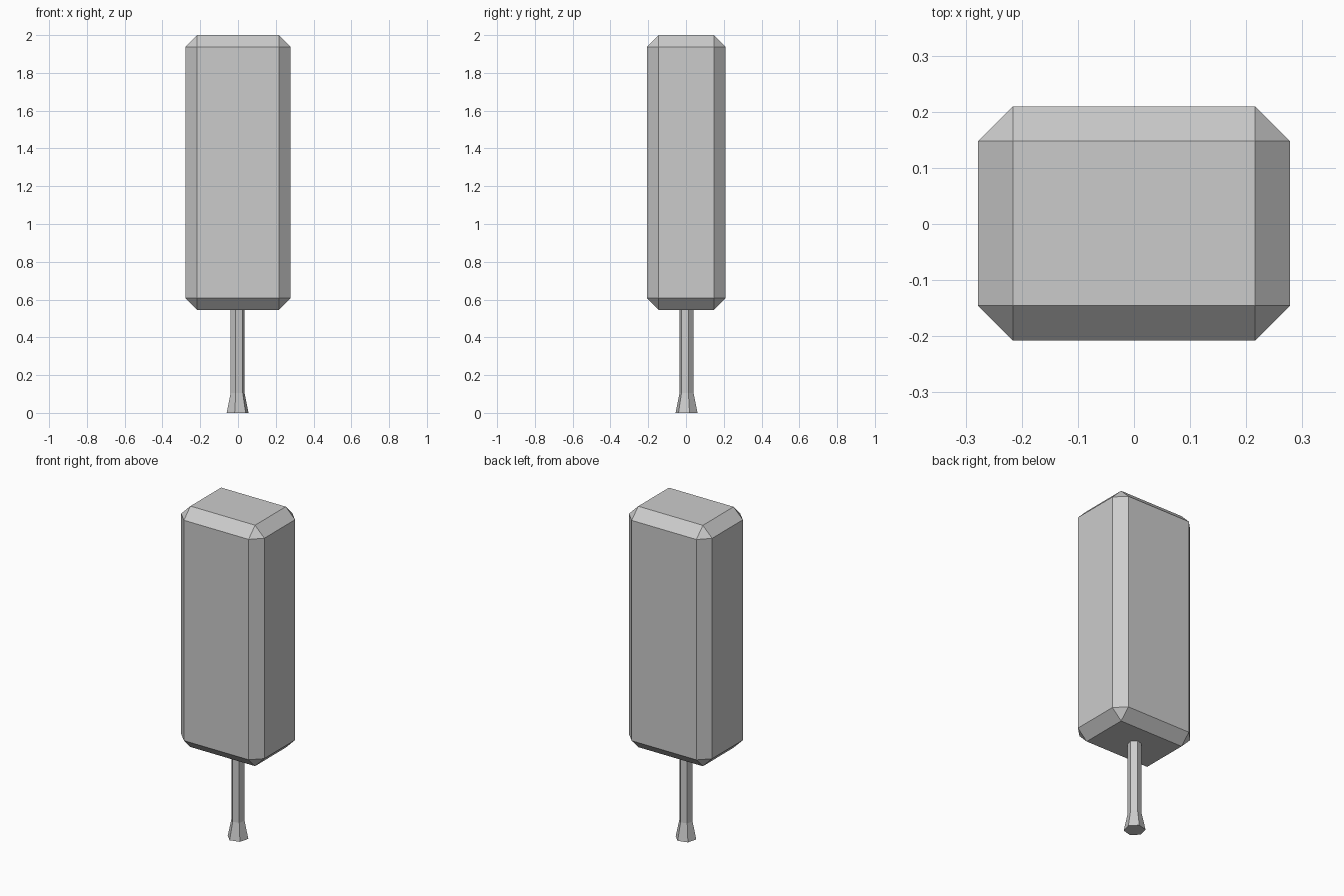
import bpy, bmesh
from math import radians, cos, sin

if "Cube" in bpy.data.objects:
    bpy.data.objects.remove(bpy.data.objects["Cube"])


def finish(name, bm):
    bmesh.ops.recalc_face_normals(bm, faces=bm.faces)
    mesh = bpy.data.meshes.new(name)
    bm.to_mesh(mesh)
    bm.free()
    obj = bpy.data.objects.new(name, mesh)
    bpy.context.collection.objects.link(obj)
    return obj


# Chamfered block
bm = bmesh.new()
bmesh.ops.create_cube(bm, size=1)
bmesh.ops.scale(bm, vec=(0.556, 0.417, 1.455), verts=bm.verts)
bmesh.ops.translate(bm, vec=(0, 0.001, 1.2725), verts=bm.verts)
bmesh.ops.bevel(bm, geom=bm.edges[:], offset=0.062, offset_type='OFFSET',
                segments=1, profile=0.5, affect='EDGES')
finish("ice_block", bm)

# Six-sided stick with a flared foot
bm = bmesh.new()
rings = []
for radius, z in [(0.06, 0), (0.0383, 0.105), (0.0383, 0.56)]:
    angles = [radians(15 + 60 * k) for k in range(6)]
    rings.append([bm.verts.new((radius * cos(a) - 0.002, radius * sin(a) + 0.003, z))
                  for a in angles])
for low, high in zip(rings, rings[1:]):
    for k in range(6):
        n = (k + 1) % 6
        bm.faces.new((low[k], low[n], high[n], high[k]))
bm.faces.new(rings[0][::-1])
bm.faces.new(rings[-1])
finish("stick", bm)
